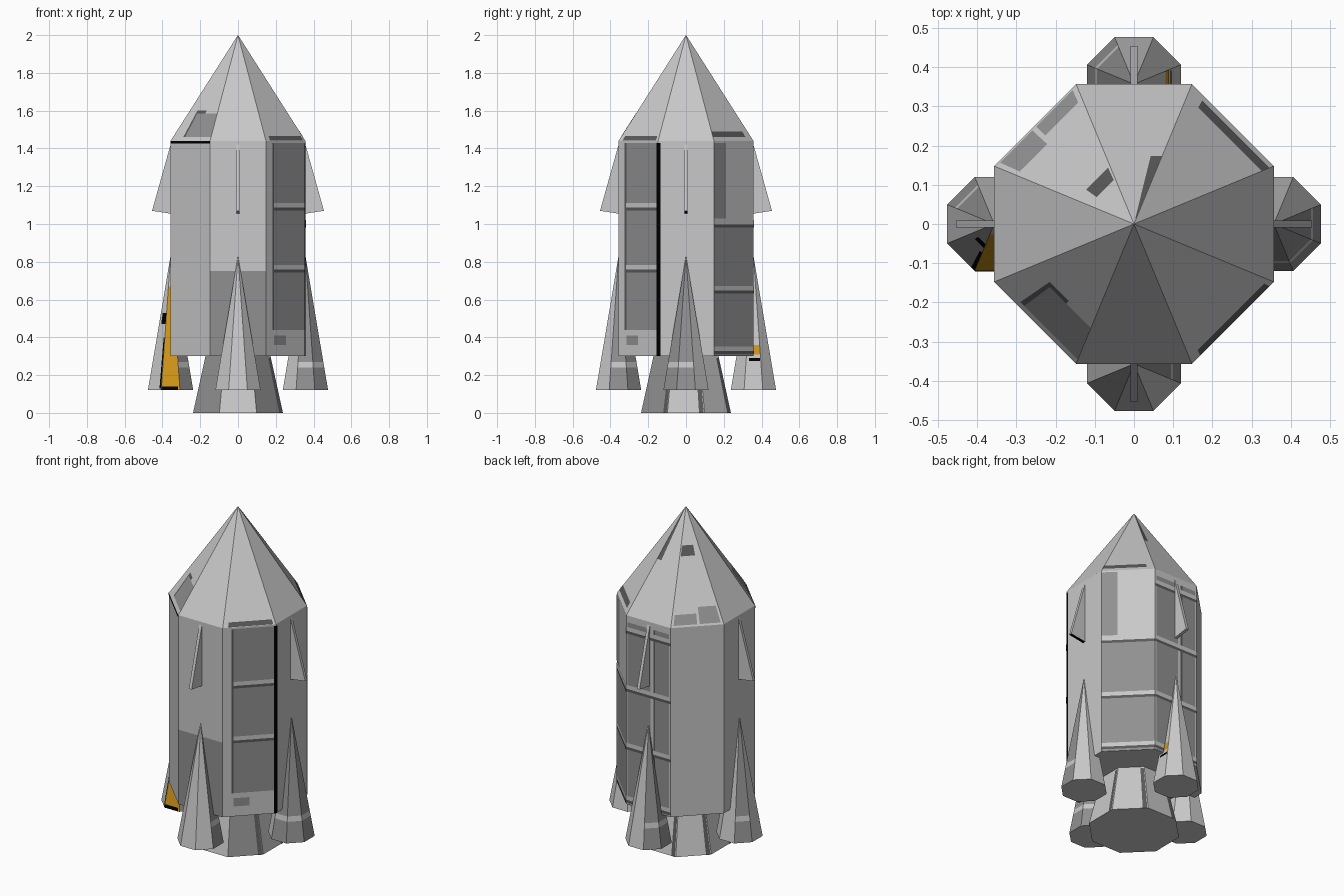
import bpy, math
from mathutils import Vector

if "Cube" in bpy.data.objects:
    bpy.data.objects.remove(bpy.data.objects["Cube"])

A = 0.357                      # body apothem
T = math.tan(math.pi / 8)
Z0, Z1, TOP = 0.30, 1.44, 2.0


def material(name, rgb):
    m = bpy.data.materials.new(name)
    m.diffuse_color = (*rgb, 1)
    m.use_nodes = True
    m.node_tree.nodes["Principled BSDF"].inputs["Base Color"].default_value = m.diffuse_color
    return m


MATS = [material("light grey", (0.58, 0.58, 0.58)),
        material("panel grey", (0.28, 0.28, 0.28)),
        material("seam grey", (0.10, 0.10, 0.10)),
        material("black", (0.0, 0.0, 0.0)),
        material("orange", (0.65, 0.31, 0.01))]
LIGHT, PANEL, SEAM, BLACK, ORANGE = range(5)


def make(name, verts, faces, mats):
    me = bpy.data.meshes.new(name)
    me.from_pydata(verts, [], faces)
    for m in MATS:
        me.materials.append(m)
    for p, i in zip(me.polygons, mats):
        p.material_index = i
    ob = bpy.data.objects.new(name, me)
    bpy.context.collection.objects.link(ob)
    return ob


def octagon(name, levels, centre=(0, 0), rule=lambda ang, z: LIGHT):
    """Stack of octagon rings (apothem, z); apothem 0 closes to a point."""
    verts, faces, mats = [], [], []
    for a, z in levels:
        r = max(a, 0.0005) / math.cos(math.pi / 8)
        for k in range(8):
            t = math.radians(45 * k - 22.5)
            verts.append((centre[0] + r * math.cos(t), centre[1] + r * math.sin(t), z))
    for i in range(len(levels) - 1):
        for k in range(8):
            b, n = 8 * i, (k + 1) % 8
            faces.append((b + k, b + n, b + 8 + n, b + 8 + k))
            mats.append(rule(45 * k, (levels[i][1] + levels[i + 1][1]) / 2))
    faces += [tuple(range(7, -1, -1)), tuple(range(len(verts) - 8, len(verts)))]
    mats += [LIGHT, LIGHT]
    return make(name, verts, faces, mats)


# apothem of each part at height z
def body(z):
    return A


def nose(z):
    return A * (TOP - z) / (TOP - Z1)


def bell(z):
    return 0.238 - 0.068 * z / 0.31


def booster(z):
    return 0.12 * (0.83 - z) / 0.71


# painted plates lying on a part, u runs from -1 (left edge) to 1 (right edge)
pv, pf, pm = [], [], []


def plate(ang, u0, u1, z0, z1, mat, layer=1, shape=body, centre=(0, 0)):
    t = math.radians(ang)
    out, side = Vector((math.cos(t), math.sin(t), 0)), Vector((-math.sin(t), math.cos(t), 0))
    n = len(pv)
    for u, z in ((u0, z0), (u1, z0), (u1, z1), (u0, z1)):
        a = shape(z)
        pv.append(out * (a + 0.0015 * layer) + side * (u * a * T) + Vector((*centre, z)))
    pf.append((n, n + 1, n + 2, n + 3))
    pm.append(mat)


def line(ang, z, u0=-1, u1=1):
    plate(ang, u0, u1, z - 0.012, z + 0.012, LIGHT, 2)
    plate(ang, u0, u1, z - 0.028, z - 0.012, SEAM, 2)


# hull and nose
octagon("hull", [(A, Z0), (A, Z1)])
octagon("nose_cone", [(A, Z1), (0, TOP)])

# front panel
plate(-90, -1, 1, Z0, 0.75, PANEL)
# front right panels
plate(-45, -0.6, 0.93, 0.44, 1.43, PANEL)
plate(-45, -0.68, -0.6, 0.44, 1.43, SEAM)
plate(-45, -0.6, 0.0, 0.36, 0.41, PANEL)
plate(-45, 0.93, 1, Z0, 1.43, BLACK)
plate(0, -1, -0.92, Z0, 1.43, BLACK)
for z in (1.1, 0.77):
    line(-45, z, -0.6, 0.93)
# back right panels
plate(45, -1, 1, Z0, 1.0, PANEL)
plate(45, -1, -0.4, 1.03, 1.43, PANEL)
# back panels
plate(90, -0.95, 0.1, Z0, 1.40, PANEL)
plate(90, 0.3, 0.92, Z0, 1.40, PANEL)
plate(90, 0.22, 0.3, Z0, 1.40, SEAM)
for ang in (45, 90):
    for z in (1.01, 0.66, 0.34):
        line(ang, z)
line(90, 1.36)
# front left top seam and nose patches
plate(-135, -1, 1, 1.425, 1.44, BLACK)
plate(-135, -0.35, 1, 1.46, 1.585, PANEL, shape=nose)
plate(-135, -0.45, -0.35, 1.46, 1.6, SEAM, shape=nose)
plate(-135, -0.35, 0.2, 1.585, 1.6, SEAM, shape=nose)
plate(-45, -0.8, 0.9, 1.442, 1.465, SEAM, shape=nose)
plate(45, -1, 0.7, 1.46, 1.49, SEAM, shape=nose)
plate(135, -0.9, 0.0, 1.45, 1.50, PANEL, shape=nose)
plate(135, 0.1, 0.9, 1.45, 1.53, PANEL, shape=nose)
plate(135, -0.9, 0.4, 1.77, 1.82, SEAM, shape=nose)
plate(90, -1, -0.6, 1.73, 1.98, SEAM, shape=nose)

# main engine bell with dark seams
octagon("engine_bell", [(0.238, 0), (0.17, 0.31)],
        rule=lambda a, z: PANEL if a in (225, 315) else LIGHT)
for ang in (0, 45, 90, 135, 180, 315):
    plate(ang, 0.7, 0.95, 0.0, 0.29, SEAM, shape=bell)

# orange and black marks on the left and back boosters
LEFT, BACK = (-0.357, 0), (0, 0.357)
plate(225, -0.3, 1, 0.47, 0.53, BLACK, shape=booster, centre=LEFT)
plate(225, 0.75, 1, 0.13, 0.40, BLACK, shape=booster, centre=LEFT)
plate(270, -1, 0.8, 0.12, 0.14, BLACK, shape=booster, centre=LEFT)
plate(0, 0, 1, 0.31, 0.36, ORANGE, shape=booster, centre=BACK)
plate(0, -0.6, 0.9, 0.275, 0.29, BLACK, shape=booster, centre=BACK)
make("painted_panels", pv, pf, pm)

# four boosters and four upper fins
DARK = {"right": (0, 270, 315), "back": (135, 180),
        "left": (135, 315), "front": (0, 45)}
for name, ang in (("right", 0), ("back", 90), ("left", 180), ("front", 270)):
    t = math.radians(ang)
    c, s = round(math.cos(t)), round(math.sin(t))

    def paint(a, z, name=name):
        if name == "left" and a == 270:
            return ORANGE if z < 0.67 else LIGHT
        if a in DARK[name]:
            return LIGHT if 0.24 < z < 0.27 else PANEL
        return LIGHT

    levels = [(booster(z), z) for z in (0.12, 0.24, 0.27, 0.67, 0.83)]
    octagon(name + "_booster", levels, (c * 0.357, s * 0.357), paint)

    prof = [(0.34, 1.055), (0.357, 1.055), (0.455, 1.07), (0.357, 1.42), (0.34, 1.42)]
    h = 0.009
    verts = [(c * r - s * w, s * r + c * w, z) for w in (-h, h) for r, z in prof]
    faces = [tuple(range(5)), tuple(range(9, 4, -1))]
    faces += [(i, i + 5, (i + 1) % 5 + 5, (i + 1) % 5) for i in range(5)]
    # the right fin has a black lower edge
    mats = [LIGHT] * 7
    if name == "right":
        mats[3] = BLACK
    make(name + "_fin", verts, faces, mats)
